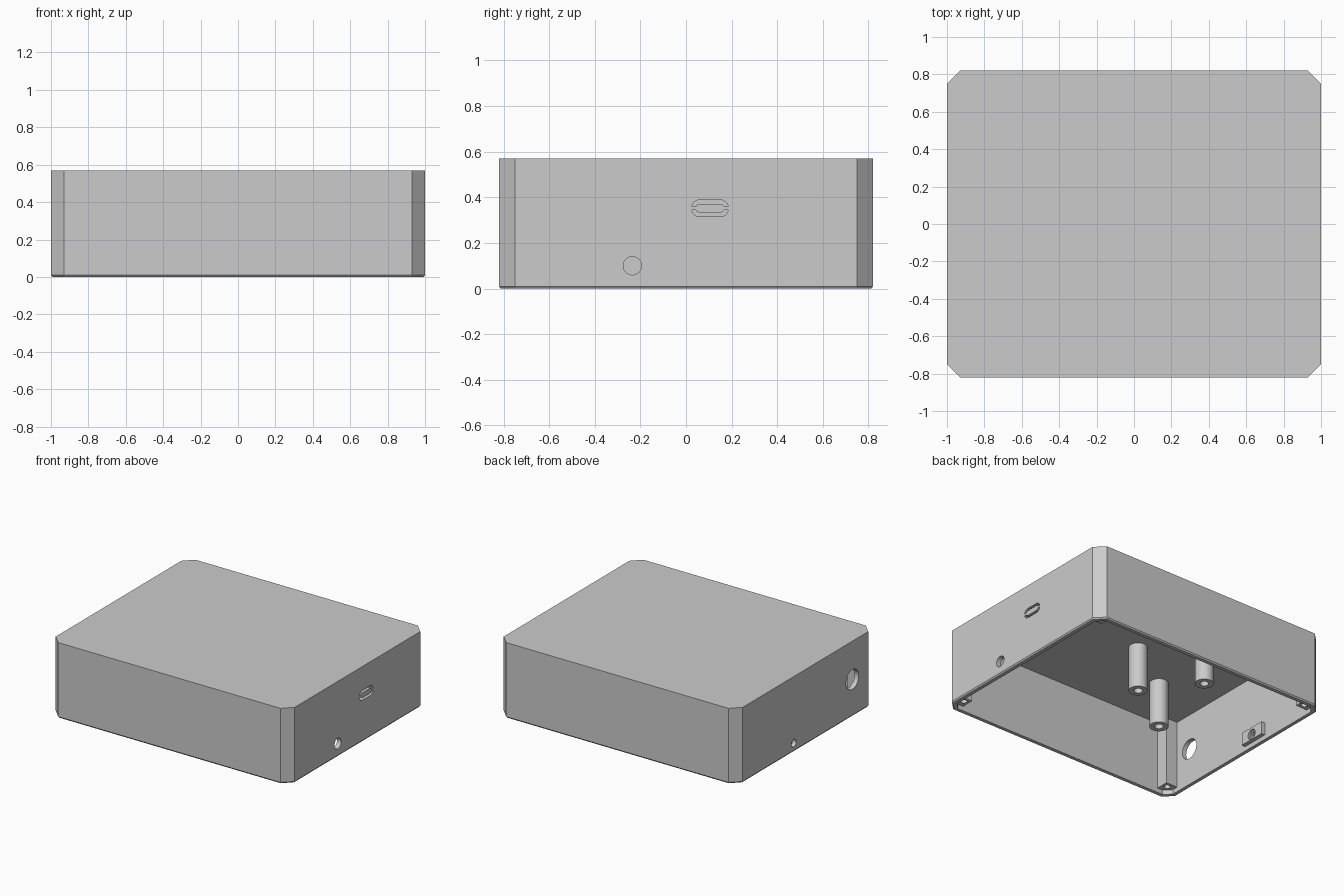
import bpy, bmesh, math
from mathutils import Matrix, Vector

cube = bpy.data.objects.get("Cube")
if cube:
    bpy.data.objects.remove(cube)

HX, HY, HEIGHT, CORNER, WALL, CEILING = 1.0, 0.82, 0.57, 0.07, 0.035, 0.547

plastic = bpy.data.materials.new("grey_plastic")
plastic.use_nodes = True
plastic.diffuse_color = (0.6, 0.6, 0.6, 1)
plastic.node_tree.nodes["Principled BSDF"].inputs["Base Color"].default_value = (0.6, 0.6, 0.6, 1)


def loft(name, rings, smooth=False, closed=False):
    """Skin a list of equal-length rings; cap the ends, or join them if closed."""
    bm = bmesh.new()
    loops = [[bm.verts.new(p) for p in ring] for ring in rings]
    pairs = list(zip(loops, loops[1:]))
    for a, b in pairs:
        for i in range(len(a)):
            j = (i + 1) % len(a)
            bm.faces.new((a[i], a[j], b[j], b[i]))
    bm.faces.new(loops[0])
    bm.faces.new(loops[-1])
    bmesh.ops.recalc_face_normals(bm, faces=bm.faces)
    mesh = bpy.data.meshes.new(name)
    bm.to_mesh(mesh)
    bm.free()
    mesh.materials.append(plastic)
    obj = bpy.data.objects.new(name, mesh)
    bpy.context.collection.objects.link(obj)
    if smooth:
        select(obj)
        bpy.ops.object.shade_smooth_by_angle()
    return obj


def select(obj):
    bpy.ops.object.select_all(action='DESELECT')
    obj.select_set(True)
    bpy.context.view_layer.objects.active = obj


def cut(obj, cutter):
    mod = obj.modifiers.new("cut", 'BOOLEAN')
    mod.operation, mod.solver, mod.object = 'DIFFERENCE', 'EXACT', cutter
    select(obj)
    bpy.ops.object.modifier_apply(modifier=mod.name)
    bpy.data.objects.remove(cutter)


def outline(inset, z):
    """Rectangle with cut corners."""
    x, y, c = HX - inset, HY - inset, CORNER - inset * 0.586
    half = [(x, c - y), (x, y - c), (x - c, y), (c - x, y)]
    return [(px, py, z) for px, py in half] + [(-px, -py, z) for px, py in half]


def circle(r, z, x=0, y=0, n=32):
    return [(x + r * math.cos(i * math.tau / n), y + r * math.sin(i * math.tau / n), z) for i in range(n)]


def side_ring(r, x, y, z, n=32):
    return [(x, y + p, z + q) for p, q, _ in circle(r, 0, n=n)]


def side_hole(x, y, z, r):
    return loft("hole_cutter", [side_ring(r, x - 0.1, y, z), side_ring(r, x + 0.1, y, z)])


# Open-bottomed case with a bevelled lower rim
case = loft("case", [outline(WALL, CEILING), outline(WALL, 0), outline(0.008, 0),
                     outline(0, 0.01), outline(0, HEIGHT)])

# Round openings in the side walls
cut(case, side_hole(HX, -0.235, 0.1, 0.04))
cut(case, side_hole(-HX, -0.56, 0.28, 0.075))
cut(case, side_hole(-HX, 0.14, 0.066, 0.028))


# Push tab on the left wall: two half-ring slots with a bridge at each end
def half_slot(sign):
    def arc(r):
        pts = []
        for side, start in ((1, 0), (-1, 90)):
            for i in range(9):
                a = math.radians(start + i * 90 / 8)
                pts.append((0.105 + side * 0.042 + r * math.cos(a),
                            0.352 + sign * (0.007 + (r - 0.007) * math.sin(a))))
        return pts
    profile = arc(0.037) + arc(0.019)[::-1]
    return loft("slot_cutter", [[(x, y, z) for y, z in profile] for x in (0.9, 1.1)])


for sign in (1, -1):
    cut(case, half_slot(sign))

# Screw bosses filling the four corners
ix, iy, c, size = HX - WALL + 0.005, HY - WALL + 0.005, CORNER - 0.02, 0.1
for sx, side in ((1, "left"), (-1, "right")):
    for sy, end in ((1, "back"), (-1, "front")):
        shape = [(ix - size, iy - size), (ix, iy - size), (ix, iy - c), (ix - c, iy), (ix - size, iy)]
        boss = loft(f"corner_boss_{end}_{side}",
                    [[(sx * x, sy * y, z) for x, y in shape] for z in (0.035, CEILING + 0.005)])
        hx, hy = sx * (ix - 0.06), sy * (iy - 0.06)
        cut(boss, loft("screw_cutter", [circle(0.022, z, hx, hy, 20) for z in (0, 0.3)]))

# Hollow standoffs hanging from the ceiling
for i, (x, y) in enumerate([(-0.1, -0.075), (-0.525, -0.36), (-0.385, 0.29)]):
    loft(f"standoff_{i + 1}", [circle(r, z, x, y) for r, z in
         ((0.065, CEILING + 0.005), (0.065, 0.205), (0.03, 0.205), (0.03, 0.42))], smooth=True)

# Socket plate behind the small opening, with a round recess
xw = -HX + WALL
plate = loft("socket_plate", [[(x, 0.035, 0.035), (x, 0.245, 0.035), (x, 0.245, 0.13), (x, 0.035, 0.13)]
                              for x in (xw - 0.005, xw + 0.03)])
cut(plate, side_hole(xw, 0.14, 0.075, 0.028))
cut(plate, side_hole(xw + 0.115, 0.14, 0.075, 0.038))
